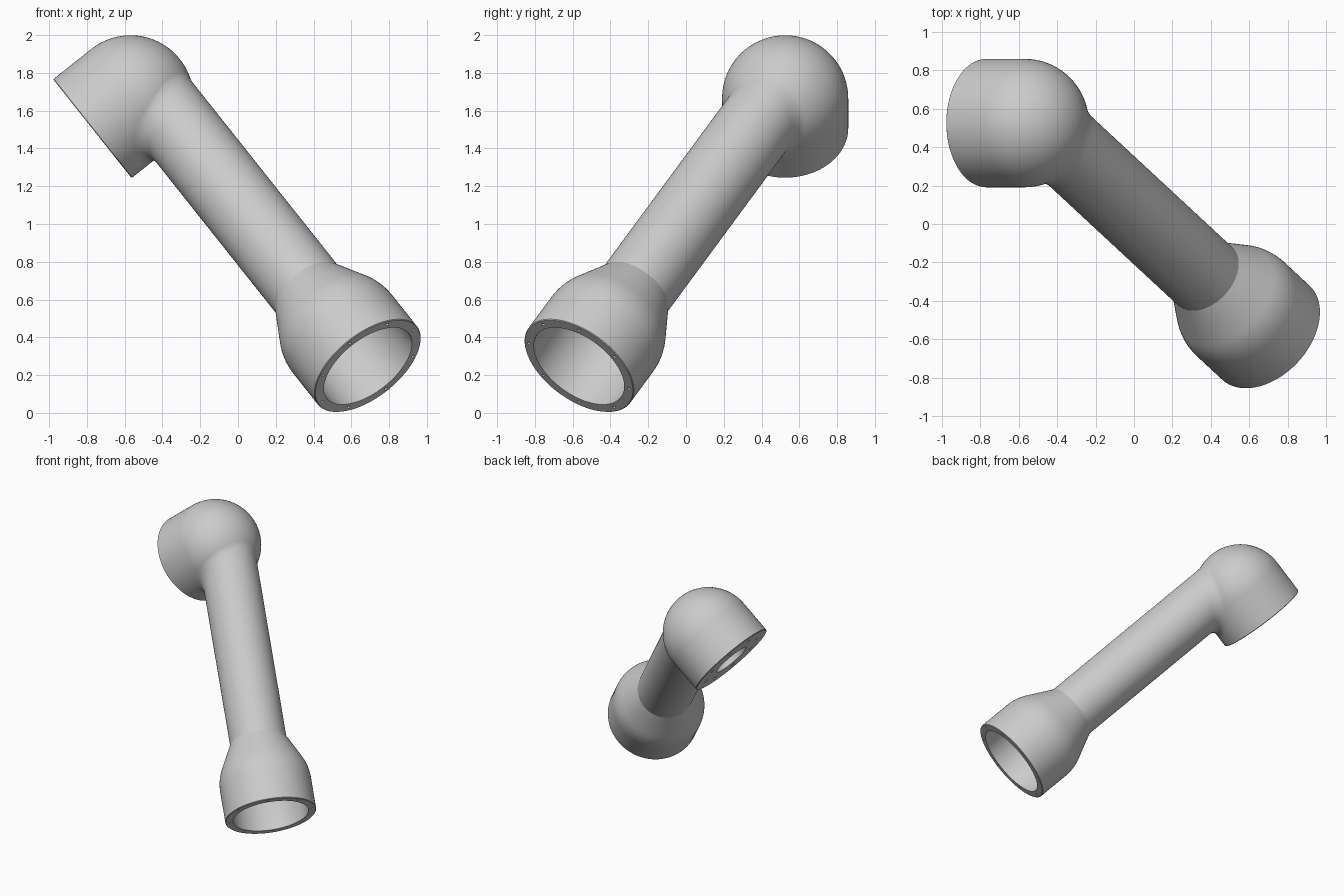
import bpy, bmesh, math
from mathutils import Vector, Matrix
from mathutils.bvhtree import BVHTree

cube = bpy.data.objects.get("Cube")
if cube:
    bpy.data.objects.remove(cube, do_unlink=True)

SEG = 96
R_BODY, R_TUBE, R_BORE = 0.334, 0.207, 0.277

gray = bpy.data.materials.new("light gray")
gray.use_nodes = True
gray.diffuse_color = (0.6, 0.6, 0.6, 1)
gray.node_tree.nodes["Principled BSDF"].inputs["Base Color"].default_value = (0.6, 0.6, 0.6, 1)

# Shared directions: elbow opening axis and tube axis (30 degrees out of the elbow plane)
open_dir = Vector((-0.783, 0, -0.622)).normalized()
side = -open_dir
tilt = math.radians(30)
down = Vector((0.622, 0, -0.783)).normalized() * math.cos(tilt) + Vector((0, -math.sin(tilt), 0))
up = -down
ball_center = Vector((-0.569, 0.525, 1.665))
socket_center = Vector((0.688, -0.567, 0.248))


def frame(origin, axis, x_axis):
    y_axis = axis.cross(x_axis)
    m = Matrix((x_axis, y_axis, axis)).transposed().to_4x4()
    m.translation = origin
    return m


def bezier(a, b, c, n):
    a, b, c = Vector(a), Vector(b), Vector(c)
    return [a * (1 - t) ** 2 + b * 2 * t * (1 - t) + c * t * t for t in (i / n for i in range(n + 1))]


def loft(name, rings):
    """Skin closed rings of points and cap both ends."""
    bm = bmesh.new()
    loops = [[bm.verts.new(p) for p in ring] for ring in rings]
    for a, b in zip(loops, loops[1:]):
        for i in range(SEG):
            j = (i + 1) % SEG
            bm.faces.new((a[i], a[j], b[j], b[i]))
    bm.faces.new(loops[0])
    bm.faces.new(loops[-1])
    bmesh.ops.recalc_face_normals(bm, faces=bm.faces)
    mesh = bpy.data.meshes.new(name)
    bm.to_mesh(mesh)
    bm.free()
    mesh.materials.append(gray)
    ob = bpy.data.objects.new(name, mesh)
    bpy.context.collection.objects.link(ob)
    return ob


def spoke(i):
    a = math.tau * i / SEG
    return Vector((math.cos(a), math.sin(a), 0))


def circle(m, r, h):
    return [m @ (spoke(i) * r + Vector((0, 0, h))) for i in range(SEG)]


def drill(ob, m, ring_radius, hole_radius, depth, count=8):
    """Cut a ring of blind screw holes, then shade."""
    bm = bmesh.new()
    for k in range(count):
        a = math.tau * k / count
        pos = Matrix.Translation((ring_radius * math.cos(a), ring_radius * math.sin(a), 0))
        bmesh.ops.create_cone(bm, cap_ends=True, segments=12, radius1=hole_radius,
                              radius2=hole_radius, depth=depth * 2, matrix=m @ pos)
    mesh = bpy.data.meshes.new("screw_hole_cutter")
    bm.to_mesh(mesh)
    bm.free()
    cutter = bpy.data.objects.new("screw_hole_cutter", mesh)
    cutter.hide_render = True
    bpy.context.collection.objects.link(cutter)
    mod = ob.modifiers.new("screw_holes", "BOOLEAN")
    mod.operation, mod.solver, mod.object = "DIFFERENCE", "EXACT", cutter
    bpy.ops.object.select_all(action="DESELECT")
    bpy.context.view_layer.objects.active = ob
    ob.select_set(True)
    bpy.ops.object.modifier_apply(modifier=mod.name)
    bpy.data.objects.remove(cutter, do_unlink=True)
    bpy.ops.object.shade_smooth_by_angle(angle=math.radians(25))


# Elbow: domed cylinder with a flat flange and central recess
elbow_len = 0.258
elbow_frame = frame(ball_center, open_dir, Vector((0, 1, 0)))
profile = []
for k in range(1, 25):
    a = math.pi / 2 * k / 24
    profile.append((R_BODY * math.sin(a), -R_BODY * math.cos(a)))
profile += [(R_BODY, elbow_len - 0.004), (R_BODY - 0.004, elbow_len),
            (0.14, elbow_len), (0.14, elbow_len - 0.12)]
elbow = loft("elbow", [circle(elbow_frame, r, h) for r, h in profile])

# Arm: filleted root, straight tube, flared socket and bore
arm_frame = frame(socket_center, up, side)
bpy.context.view_layer.update()
tree = BVHTree.FromObject(elbow, bpy.context.evaluated_depsgraph_get())
fillet = 0.07
sections = []
for i in range(SEG):
    out = arm_frame.to_3x3() @ spoke(i)
    start = socket_center + out * R_TUBE + up
    hit = tree.ray_cast(start, up)[0]
    foot = tree.find_nearest(hit + out * fillet)[0]
    root = foot + (hit - foot) * 0.3 + up * 0.12
    sections.append([root] + bezier(foot, hit, hit + down * fillet, 8))
rings = [list(r) for r in zip(*sections)]

outer = [(R_TUBE, 0.59)]
outer += [tuple(p) for p in bezier((0.296, 0.405), (R_BODY, 0.33), (R_BODY, 0.245), 8)]
outer += [(R_BODY, 0.004), (R_BODY - 0.004, 0)]
inner = [(R_BORE, 0), (R_BORE, 0.3), (0.17, 0.56), (0.17, 1.75)]
rings += [circle(arm_frame, r, h) for r, h in outer + inner]
arm = loft("arm_with_socket", rings)

# Screw holes on both mounting faces
drill(arm, arm_frame, 0.306, 0.009, 0.04)
drill(elbow, frame(ball_center + open_dir * elbow_len, open_dir, Vector((0, 1, 0))), 0.24, 0.015, 0.04)
